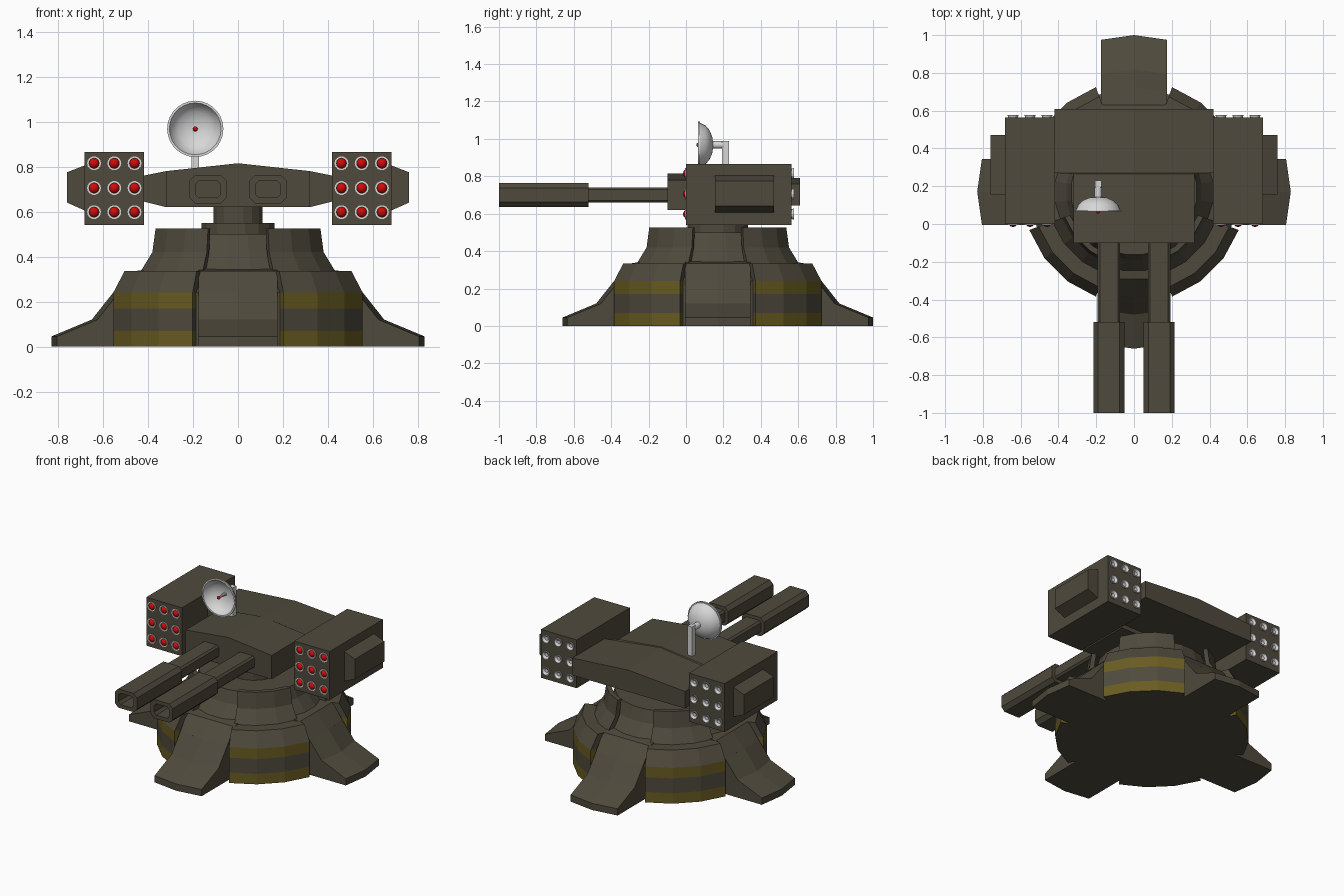
import bpy, bmesh, math
from mathutils import Matrix, Vector

if "Cube" in bpy.data.objects:
    bpy.data.objects.remove(bpy.data.objects["Cube"])


def material(name, r, g, b):
    m = bpy.data.materials.new(name)
    m.diffuse_color = (r, g, b, 1)
    m.use_nodes = True
    m.node_tree.nodes["Principled BSDF"].inputs["Base Color"].default_value = m.diffuse_color
    return m


OLIVE = material("dark olive", 0.078, 0.068, 0.046)
YELLOW = material("dull yellow", 0.14, 0.105, 0.015)
RED = material("warhead red", 0.65, 0.003, 0.003)
SILVER = material("light grey", 0.68, 0.68, 0.68)
CY = 0.17  # centre of the base in y


def finish(name, bm, *mats):
    bmesh.ops.recalc_face_normals(bm, faces=bm.faces)
    me = bpy.data.meshes.new(name)
    bm.to_mesh(me)
    bm.free()
    for m in mats:
        me.materials.append(m)
    ob = bpy.data.objects.new(name, me)
    bpy.context.collection.objects.link(ob)
    return ob


def add_loft(bm, loops, closed=False):
    """Skin equal-length closed loops; cap the ends, or close into a ring."""
    rows = [[bm.verts.new(p) for p in lp] for lp in loops]
    n = len(rows[0])
    pairs = list(zip(rows, rows[1:])) + ([(rows[-1], rows[0])] if closed else [])
    for a, b in pairs:
        for i in range(n):
            j = (i + 1) % n
            bm.faces.new((a[i], a[j], b[j], b[i]))
    if not closed:
        bm.faces.new(rows[0])
        bm.faces.new(rows[-1])


def loft(name, loops, mat, closed=False):
    bm = bmesh.new()
    add_loft(bm, loops, closed)
    return finish(name, bm, mat)


def ring_y(r, y, x, z, seg):
    return [(x + r * math.cos(2 * math.pi * i / seg), y,
             z + r * math.sin(2 * math.pi * i / seg)) for i in range(seg)]


def ring_z(r, z, seg):
    return [(r * math.cos(2 * math.pi * (i + .5) / seg),
             CY + r * math.sin(2 * math.pi * (i + .5) / seg), z) for i in range(seg)]


def box(name, x0, x1, y0, y1, z0, z1, mat):
    return loft(name, [[(x0, y, z0), (x1, y, z0), (x1, y, z1), (x0, y, z1)]
                       for y in (y0, y1)], mat)


def smooth(ob, angle=35):
    bpy.ops.object.select_all(action='DESELECT')
    ob.select_set(True)
    bpy.context.view_layer.objects.active = ob
    bpy.ops.object.shade_smooth_by_angle(angle=math.radians(angle))


# --- base: inner core, collar and neck
loft("base_core", [ring_z(r, z, 24) for r, z in
     [(.55, 0), (.55, .24), (.43, .33), (.36, .42), (.335, .50)]], OLIVE)
loft("collar", [ring_z(.165, z, 16) for z in (.49, .55)], OLIVE)
loft("neck", [ring_z(.112, z, 16) for z in (.54, .63)], OLIVE)

# --- four armour shells with painted bands, and four legs between them
OUTER = [(.59, 0), (.59, .07), (.59, .17), (.59, .24),
         (.537, .335), (.46, .335), (.405, .42), (.39, .525)]
INNER = [(.5, 0), (.5, .07), (.5, .17), (.5, .24),
         (.45, .30), (.43, .31), (.375, .42), (.36, .525)]
LEG = [(.3, 0), (.83, 0), (.83, .045), (.65, .12), (.555, .24), (.46, .335), (.3, .36)]
for k, side in enumerate(("right", "back", "left", "front")):
    turn = Matrix.Translation((0, CY, 0)) @ Matrix.Rotation(k * math.pi / 2, 4, 'Z')
    bm = bmesh.new()
    rows = []
    for i in range(4):
        a = math.radians(20 + 50 * i / 3)
        rows.append([[bm.verts.new(turn @ Vector((r * math.cos(a), r * math.sin(a), z)))
                      for r, z in prof] for prof in (OUTER, INNER)])
    for (o, n), (o2, n2) in zip(rows, rows[1:]):
        for j in range(7):
            bm.faces.new((o[j], o[j + 1], o2[j + 1], o2[j]))
            bm.faces.new((n[j], n[j + 1], n2[j + 1], n2[j]))
        for j in (0, 7):
            bm.faces.new((o[j], n[j], n2[j], o2[j]))
    for o, n in (rows[0], rows[-1]):
        for j in range(7):
            bm.faces.new((o[j], o[j + 1], n[j + 1], n[j]))
    for f in bm.faces:  # yellow bands by height
        z = f.calc_center_median().z
        if 0.01 < z < .07 or .17 < z < .24:
            f.material_index = 1
    finish("armour_shell_" + side, bm, OLIVE, YELLOW)

    loops = []
    for w in (-.175, 0, .175):
        loops.append([turn @ Vector((r - (.025 if w and r > .5 else 0), w, z))
                      for r, z in LEG])
    loft("leg_" + side, loops, OLIVE)


# --- turret body: narrow front, wide back, ridged roof
def section(w, y, z0, z1, ridge):
    return [(-w, y, z0), (w, y, z0), (w, y, z1), (0, y, ridge), (-w, y, z1)]


loft("turret_body", [section(.32, -.1, .62, .78, .815), section(.32, .265, .62, .78, .815),
                     section(.42, .27, .645, .76, .812), section(.42, .61, .645, .76, .79)], OLIVE)


# --- guns
def octagon(x, y, hx, hz, c):
    return [(x + a, y, .70 + b) for a, b in
            [(-hx + c, -hz), (hx - c, -hz), (hx, -hz + c), (hx, hz - c),
             (hx - c, hz), (-hx + c, hz), (-hx, hz - c), (-hx, -hz + c)]]


for s, side in ((-1, "left"), (1, "right")):
    x = s * .133
    loft("barrel_" + side, [octagon(x, y, .06, .041, .012) for y in (-.54, -.05)], OLIVE)
    loft("muzzle_" + side, [octagon(x, -.52, .082, .063, .025), octagon(x, -1, .082, .063, .025),
                            octagon(x, -1, .056, .038, .016), octagon(x, -.8, .056, .038, .016)], OLIVE)

    # missile pod with tapered side bulge
    x0, x1 = sorted((s * .417, s * .682))
    box("missile_pod_" + side, x0, x1, 0, .565, .54, .865, OLIVE)
    loft("pod_bulge_" + side, [[(s * a, y, z) for a, z in
         [(.67, .60), (.67, .81), (.76, .775), (.76, .64)]] for y in (.155, .47)], OLIVE)

    # missiles: red tips and silver rings in front, hollow nozzles behind
    tips, rims, nozzles = bmesh.new(), bmesh.new(), bmesh.new()
    for px in (.46, .55, .64):
        for pz in (.598, .705, .815):
            c = (s * px, pz)
            bmesh.ops.create_uvsphere(tips, u_segments=12, v_segments=8, radius=.024,
                                      matrix=Matrix.Translation((c[0], .008, c[1])))
            add_loft(rims, [ring_y(r, y, *c, 14) for r, y in
                            [(.031, .002), (.031, -.005), (.024, -.005), (.024, .002)]], True)
            add_loft(nozzles, [ring_y(r, y, *c, 12) for r, y in
                               [(.024, .56), (.03, .577), (.025, .577), (.012, .566)]])
    smooth(finish("missile_tips_" + side, tips, RED), 60)
    finish("missile_rims_" + side, rims, SILVER)
    finish("missile_nozzles_" + side, nozzles, SILVER)

# --- radar dish on its post
DX, DZ = -.19, .968
bowl = [(.01, .145), (.045, .140), (.08, .125), (.105, .103), (.118, .075), (.125, .075),
        (.125, .065), (.115, .065), (.100, .097), (.076, .117), (.043, .131), (.01, .136)]
smooth(loft("radar_dish", [ring_y(r, y, DX, DZ, 28) for r, y in bowl], SILVER))
smooth(loft("dish_feed", [ring_y(r, y, DX, DZ, 10) for r, y in
                          [(.012, .14), (.005, .07)]], SILVER))
bm = bmesh.new()
bmesh.ops.create_uvsphere(bm, u_segments=10, v_segments=8, radius=.011,
                          matrix=Matrix.Translation((DX, .066, DZ)))
smooth(finish("feed_tip", bm, RED), 60)
smooth(loft("dish_arm", [ring_y(.02, y, DX, DZ, 12) for y in (.135, .20)], SILVER))
box("dish_post", DX - .017, DX + .017, .193, .23, .77, .99, SILVER)
